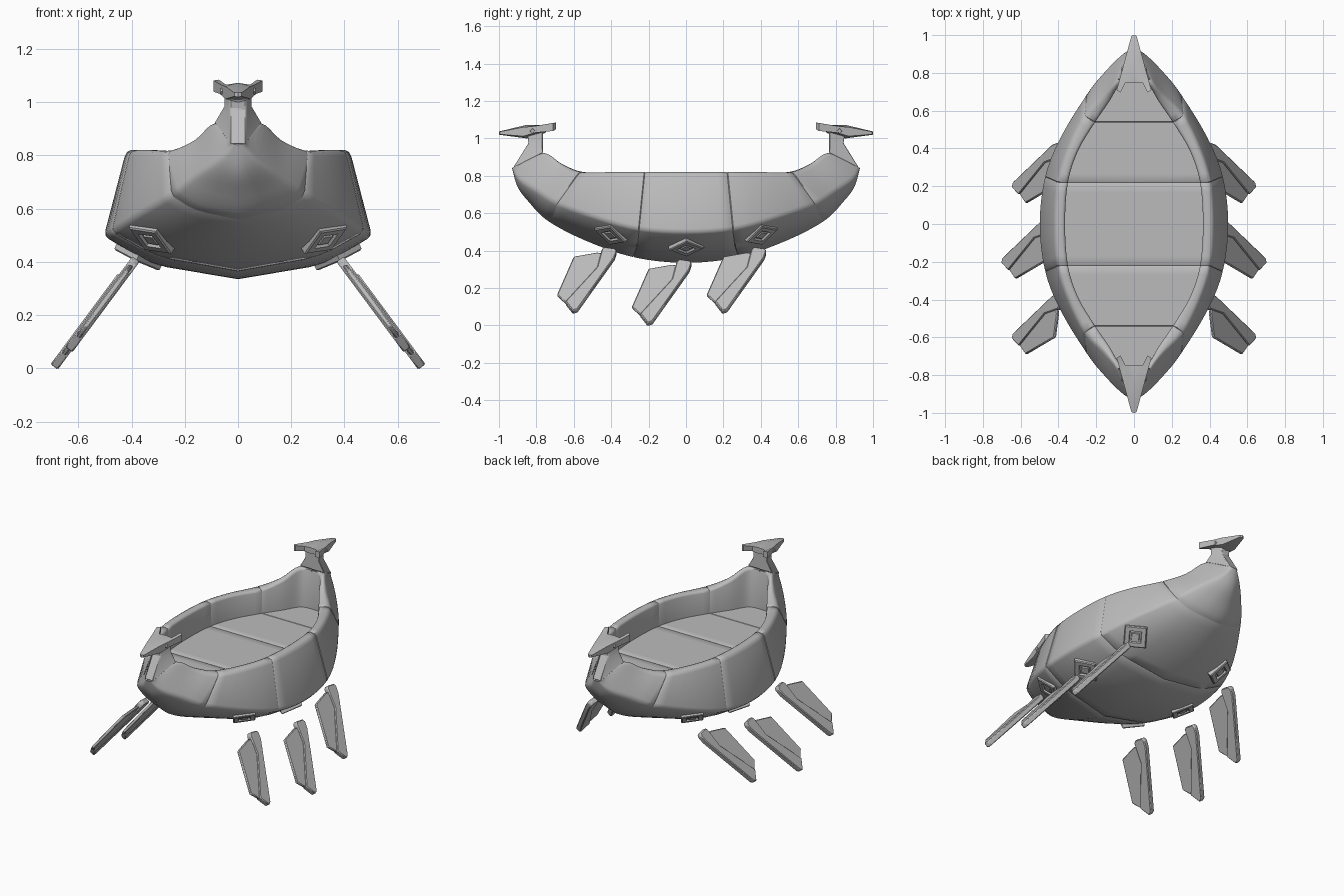
import bpy, bmesh, math
from mathutils import Vector, Matrix
from mathutils.bvhtree import BVHTree

if "Cube" in bpy.data.objects:
    bpy.data.objects.remove(bpy.data.objects["Cube"])

grey = bpy.data.materials.new("stone_grey")
grey.use_nodes = True
COLOUR = (0.5, 0.5, 0.5, 1)
grey.diffuse_color = COLOUR
grey.node_tree.nodes["Principled BSDF"].inputs["Base Color"].default_value = COLOUR


def finish(name, bm, axes="XY", angle=35, bevel=0.0):
    """Mirror the mesh across the axes and make an object of it."""
    for axis in axes:
        bmesh.ops.mirror(bm, geom=bm.verts[:] + bm.edges[:] + bm.faces[:],
                         axis=axis, merge_dist=0.0002)
    bmesh.ops.recalc_face_normals(bm, faces=bm.faces[:])
    mesh = bpy.data.meshes.new(name)
    bm.to_mesh(mesh)
    obj = bpy.data.objects.new(name, mesh)
    bpy.context.collection.objects.link(obj)
    mesh.materials.append(grey)
    if bevel:
        mod = obj.modifiers.new("edge_bevel", "BEVEL")
        mod.width, mod.segments, mod.limit_method = bevel, 1, "ANGLE"
        mod.angle_limit = math.radians(30)
    bpy.ops.object.select_all(action="DESELECT")
    obj.select_set(True)
    bpy.context.view_layer.objects.active = obj
    bpy.ops.object.shade_smooth_by_angle(angle=math.radians(angle))
    return obj


def loft(bm, rings, closed=False):
    rows = [[bm.verts.new(p) for p in ring] for ring in rings]
    for a, b in zip(rows, rows[1:]):
        n = len(a)
        for i in range(n if closed else n - 1):
            j = (i + 1) % n
            bm.faces.new((a[i], a[j], b[j], b[i]))
    return rows


# Hull rails from midships to the stem, one quarter of the boat
FLOOR_Z = 0.665
INNER = [(.365, 0, .82), (.35, .22, .82), (.295, .39, .82), (.205, .54, .82),
         (.13, .65, .858), (.07, .745, .915), (0, .76, .92)]
RIM = [(.42, 0, .82), (.405, .22, .82), (.35, .40, .82), (.265, .57, .82),
       (.165, .67, .863), (.09, .765, .925), (.03, .925, .845)]
CHINE = [(.504, 0, .497), (.475, .25, .513), (.393, .46, .567), (.252, .69, .65),
         (.165, .80, .72), (.075, .89, .78), (.015, .929, .842)]
KEEL = [(0, 0, .335), (0, .28, .365), (0, .54, .455), (0, .74, .56),
        (0, .84, .66), (0, .90, .74), (0, .93, .84)]


def rail(points, t):
    """Smooth interpolation along a rail, mirrored past midships."""
    def at(k):
        p = Vector(points[min(abs(k), len(points) - 1)])
        return Vector((p.x, -p.y, p.z)) if k < 0 else p
    k = min(int(t), len(points) - 2)
    u = t - k
    a, b, c, d = (at(k + o) for o in (-1, 0, 1, 2))
    m, n = (c - a) / 2, (d - b) / 2
    return (b * (2*u**3 - 3*u**2 + 1) + m * (u**3 - 2*u**2 + u)
            + c * (3*u**2 - 2*u**3) + n * (u**3 - u**2))


def section(t, groove=0.0):
    inner, rim, chine, keel = (rail(r, t) for r in (INNER, RIM, CHINE, KEEL))
    floor = Vector((inner.x, inner.y, FLOOR_Z))
    middle = keel.lerp(chine, .65) - Vector((0, 0, 0.05 * (1 - t / 6)))
    line = [Vector((0, inner.y, FLOOR_Z)), floor, inner, rim, chine, middle, keel]
    radius = [0, 0, .015, .025, .02, .06, 0]
    ring = []
    for i, p in enumerate(line):
        if not radius[i]:
            ring.append(p)
            continue
        arms = []
        for q in (line[i - 1], line[i + 1]):
            arms.append((q - p) * min(radius[i] / max((q - p).length, 1e-5), .3))
        ring += [p + arms[0], p + (arms[0] + arms[1]) * .27, p + arms[1]]
    # Panel seams sink into the inner wall and into the outer skin
    wall_core = Vector(((inner.x + rim.x) / 2, inner.y, .57))
    skin_core = Vector((inner.x / 2, rim.y, .62))
    for i, p in enumerate(ring):
        if groove:
            step = ((wall_core if i < 5 else skin_core) - p).normalized() * groove
            p += Vector((step.x if p.x > .001 else 0, 0, step.z))
        p.x = max(p.x, 0)
    return ring


stations = [(k / 4, 0) for k in range(25) if k not in (4, 12)]
for seam in (1, 3):
    stations += [(seam - .02, 0), (seam, .005), (seam + .02, 0)]
hull_bm = bmesh.new()
loft(hull_bm, [section(t, g) for t, g in sorted(stations)])
bmesh.ops.remove_doubles(hull_bm, verts=hull_bm.verts[:], dist=0.0001)
bmesh.ops.dissolve_degenerate(hull_bm, edges=hull_bm.edges[:], dist=0.0001)
tree = BVHTree.FromBMesh(hull_bm)
finish("hull", hull_bm, angle=50)

# Stem necks at both ends
bm = bmesh.new()
levels = []
for (rx, ry, rz), (fx, fy, fz) in (((.09, .765, .922), (.03, .925, .842)),
                                   ((.052, .765, .985), (.03, .842, .975)),
                                   ((.05, .765, 1.045), (.03, .85, 1.03))):
    levels.append([(0, ry, rz), (rx, ry, rz), (fx, fy, fz), (0, fy, fz)])
rows = loft(bm, levels)
bm.faces.new(rows[0])
bm.faces.new(rows[-1])
finish("stem_necks", bm, bevel=0.004)

# Beaked, swept-back heads: x, y, top height, bottom height
bm = bmesh.new()
HEAD = [(0, 1.0, 1.037, 1.02), (.014, .995, 1.036, 1.022), (.048, .87, 1.06, 1.012),
        (.064, .81, 1.066, 1.03), (.092, .71, 1.082, 1.04), (.072, .695, 1.085, 1.05),
        (.045, .75, 1.066, 1.035), (0, .75, 1.07, 1.03), (0, .85, 1.073, 1.0)]
top = [bm.verts.new((x, y, a)) for x, y, a, b in HEAD]
low = [bm.verts.new((x, y, b)) for x, y, a, b in HEAD]
for v in (top, low):
    for patch in ((0, 1, 2, 8), (2, 3, 6, 8), (8, 6, 7), (3, 4, 5, 6)):
        bm.faces.new([v[i] for i in patch])
for i in range(7):
    bm.faces.new((top[i], top[i + 1], low[i + 1], low[i]))
finish("stem_heads", bm, angle=25)

# Small diamond eyes on the heads
bm = bmesh.new()
turn = Matrix.Translation((.058, .82, 1.04)) @ Matrix.Rotation(math.pi / 2, 4, "Y")
bmesh.ops.create_cone(bm, cap_ends=True, segments=4, radius1=.018, radius2=.012,
                      depth=.016, matrix=turn)
finish("head_eyes", bm, angle=20)

# Square sockets on the underside of the hull, standing on a corner
for label, x, y in (("middle", .375, 0), ("end", .325, .40)):
    hit, normal, _, _ = tree.ray_cast(Vector((x, y + .001, -1)), Vector((0, 0, 1)))
    if normal.z > 0:
        normal = -normal
    along = Vector((0, 1, 0))
    along = (along - normal * along.dot(normal)).normalized()
    across = normal.cross(along)
    rings = []
    for size, height in ((.094, -.025), (.094, .01), (.086, .015), (.052, .015),
                         (.046, .004), (.034, .004), (.03, .012), (.001, .012)):
        rings.append([hit + normal * height + size * (along * a + across * b)
                      for a, b in ((1, 0), (0, 1), (-1, 0), (0, -1))])
    bm = bmesh.new()
    loft(bm, rings, closed=True)
    finish(label + "_sockets", bm, axes="X" if y == 0 else "XY", angle=20)

# Paddles: a thick spar with a thin fin behind it, as side outlines (y, z)
SPAR = [(-.05, .335), (-.035, .346), (.022, .338), (.03, .325), (.018, .29),
        (-.18, .012), (-.205, .004), (-.245, .055), (-.075, .24)]
FIN = [(-.05, .318), (-.075, .322), (-.20, .30), (-.29, .095), (-.235, .045), (-.06, .23)]
OUT = Vector((1, 0, .743)).normalized()


def slab(bm, outline, half, shift):
    sides = []
    for s in (-half, half):
        sides.append([Vector((.435 + (.35 - z) * .743, y, z)) + OUT * s + shift
                      for y, z in outline])
    rows = loft(bm, sides, closed=True)
    bm.faces.new(rows[0])
    bm.faces.new(rows[1])


for label, shift in (("front", (-.055, -.4, .065)), ("middle", (0, 0, 0)),
                     ("rear", (-.055, .4, .065))):
    bm = bmesh.new()
    slab(bm, SPAR, .017, Vector(shift))
    slab(bm, FIN, .009, Vector(shift))
    finish(label + "_paddles", bm, axes="X", angle=25, bevel=0.005)
